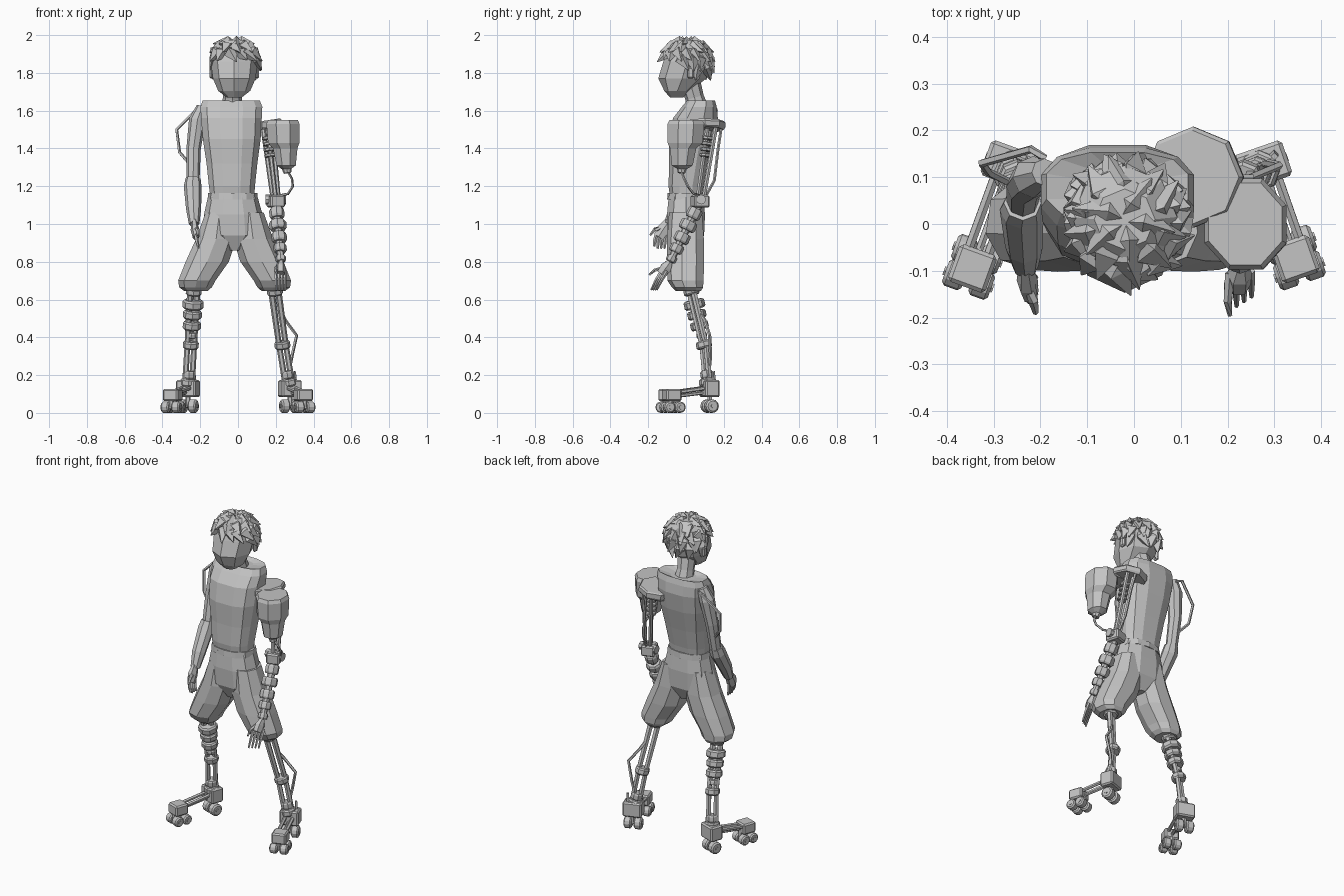
import bpy, bmesh, random
from math import cos, sin, pi, atan2, copysign
from mathutils import Vector, Matrix

if "Cube" in bpy.data.objects:
    bpy.data.objects.remove(bpy.data.objects["Cube"])
random.seed(4)

grey = bpy.data.materials.new("plain grey")
grey.use_nodes = True
grey.diffuse_color = (0.55, 0.55, 0.55, 1)
grey.node_tree.nodes["Principled BSDF"].inputs["Base Color"].default_value = (0.55, 0.55, 0.55, 1)


def finish(name, bm):
    bmesh.ops.recalc_face_normals(bm, faces=bm.faces)
    mesh = bpy.data.meshes.new(name)
    bm.to_mesh(mesh)
    bm.free()
    mesh.materials.append(grey)
    obj = bpy.data.objects.new(name, mesh)
    bpy.context.collection.objects.link(obj)
    return obj


def skin(bm, rings):
    """Bridge point rings and cap both ends."""
    loops = [[bm.verts.new(p) for p in ring] for ring in rings]
    n = len(loops[0])
    for low, high in zip(loops, loops[1:]):
        for i in range(n):
            j = (i + 1) % n
            bm.faces.new((low[i], low[j], high[j], high[i]))
    bm.faces.new(loops[0])
    bm.faces.new(loops[-1])


def loft(name, sections, n=10, power=1.0, turn=0.0):
    """Horizontal rings: (z, x, y, half width, half depth)."""
    def bend(v):
        return copysign(abs(v) ** power, v)
    bm = bmesh.new()
    angles = [2 * pi * (i + turn) / n - pi / 2 for i in range(n)]
    skin(bm, [[(x + rx * bend(cos(a)), y + ry * bend(sin(a)), z) for a in angles]
              for z, x, y, rx, ry in sections])
    return finish(name, bm)


def sweep_into(bm, path, radii, n=6, flat=1.0):
    """Rings square to a path, one radius for all or one per point."""
    pts = [Vector(p) for p in path]
    if not isinstance(radii, (list, tuple)):
        radii = [radii] * len(pts)
    rings = []
    for i, p in enumerate(pts):
        t = (pts[min(i + 1, len(pts) - 1)] - pts[max(i - 1, 0)]).normalized()
        u = t.cross(Vector((0, 1, 0)) if abs(t.y) < 0.9 else Vector((1, 0, 0))).normalized()
        v = t.cross(u)
        rings.append([p + radii[i] * (u * cos(2 * pi * k / n) * flat + v * sin(2 * pi * k / n))
                      for k in range(n)])
    skin(bm, rings)


def sweep(name, path, radii, n=6, flat=1.0):
    bm = bmesh.new()
    sweep_into(bm, path, radii, n, flat)
    return finish(name, bm)


def box(name, centre, size, angle=0.0, bevel=0.008):
    bm = bmesh.new()
    m = Matrix.Translation(centre) @ Matrix.Rotation(angle, 4, "Z") @ Matrix.Diagonal((*size, 1))
    bmesh.ops.create_cube(bm, size=1, matrix=m)
    bmesh.ops.bevel(bm, geom=bm.edges[:], offset=bevel, segments=1, affect="EDGES")
    return finish(name, bm)


def collars(name, a, b, items, n=8):
    """Short drums strung on the line a-b: (position, radius, half length)."""
    a, b = Vector(a), Vector(b)
    d = (b - a).normalized()
    for i, (t, r, h) in enumerate(items):
        p = a.lerp(b, t)
        sweep(f"{name}_{i + 1}", [p - d * h, p - d * h * 0.6, p + d * h * 0.6, p + d * h],
              [r * 0.85, r, r, r * 0.85], n)


# Torso, neck and head
loft("torso", [(1.13, -.03, 0, .118, .085), (1.2, -.032, 0, .125, .095), (1.32, -.032, .015, .138, .107),
               (1.45, -.033, .03, .157, .125), (1.56, -.035, .05, .165, .122), (1.62, -.035, .07, .168, .095),
               (1.655, -.036, .08, .155, .075), (1.64, -.036, .075, .075, .055)], 12, 0.75, 0.5)
sweep("neck", [(-.03, .07, 1.58), (-.03, .045, 1.67), (-.025, .02, 1.76)], [.062, .05, .055], 8)
loft("head", [(1.67, -.02, -.05, .04, .035), (1.705, -.02, -.045, .085, .07), (1.77, -.02, -.02, .113, .127),
              (1.86, -.02, .005, .125, .125), (1.93, -.02, .015, .112, .11), (1.975, -.02, .01, .065, .065)], 8)
for side in (-1, 1):
    box(f"ear_{'left' if side > 0 else 'right'}", (-.02 + side * .122, .025, 1.8), (.02, .035, .06))

# Hair: overlapping tufts swept back and down over the skull
bm = bmesh.new()
centre = Vector((-.02, .005, 1.85))
for row, (height, count) in enumerate([(1.2, 5), (.85, 10), (.5, 14), (.15, 15), (-.2, 11)]):
    for k in range(count):
        a = 2 * pi * (k + 0.5 * (row % 2)) / count + random.uniform(-.1, .1)
        if row >= 3 and sin(a) < (-.4 if row == 3 else 0.1):
            continue
        out = Vector((cos(a) * cos(height), sin(a) * cos(height), sin(height)))
        down = Vector((cos(a) * sin(height), sin(a) * sin(height), -cos(height)))
        spin = Vector((-sin(a), cos(a), 0)) * random.uniform(-.3, .6)
        root = centre + out * .105
        tip = root + (out * .4 + down * .8 + spin).normalized() * random.uniform(.065, .085)
        sweep_into(bm, [root - out * .01 - down * .03, root + out * .012, tip], [.022, .036, .002], 4)
for v in bm.verts:
    v.co.z = min(v.co.z, 2.0)
    v.co.x = min(max(v.co.x, -.15), .13)
finish("hair", bm)

# Shorts
loft("waistband", [(1.13, -.028, 0, .133, .1), (1.165, -.028, 0, .13, .097)], 12, 0.85)
loft("shorts_seat", [(.86, -.018, 0, .03, .06), (.94, -.02, 0, .16, .1), (1.05, -.025, 0, .155, .105),
                     (1.15, -.028, 0, .13, .095)], 10, 0.85, 0.5)
for side, word in ((-1, "right"), (1, "left")):
    loft(f"shorts_leg_{word}", [(z, -.018 + side * x, y, rx, ry) for z, x, y, rx, ry in
         [(.645, .205, .015, .062, .068), (.665, .207, .01, .088, .085), (.7, .2, 0, .1, .098),
          (.8, .145, 0, .116, .102), (.92, .098, 0, .108, .1), (1.06, .08, 0, .075, .09)]], 9, 0.9)

# Natural right arm with a loose cable loop
sweep("right_upper_arm", [(-.19, .11, 1.62), (-.215, .1, 1.55), (-.235, .08, 1.4), (-.238, .045, 1.22)],
      [.03, .045, .038, .034], 8)
sweep("right_forearm", [(-.238, .045, 1.24), (-.24, .03, 1.2), (-.235, -.05, 1.08), (-.232, -.09, 1.0)],
      [.04, .047, .04, .028], 8)
sweep("right_palm", [(-.232, -.085, 1.02), (-.228, -.12, .97), (-.222, -.145, .93)], [.024, .038, .03], 6, 0.6)
for i in range(4):
    y = -.165 + i * .018
    sweep(f"right_finger_{i + 1}", [(-.225, y + .01, .95), (-.218, y, .91), (-.21, y - .003, .87 + .012 * (i == 0))],
          [.011, .01, .006], 5)
sweep("right_thumb", [(-.225, -.12, .98), (-.215, -.165, .97), (-.21, -.19, .94)], [.014, .011, .006], 5)
sweep("right_shoulder_cable", [(-.19, .14, 1.6), (-.22, .16, 1.605), (-.325, .13, 1.5), (-.31, .11, 1.38),
                               (-.25, .08, 1.31)], .009, 5)

# Mechanical left shoulder: plate and canister
sweep("shoulder_plate", [(.13, .1, 1.5), (.128, .1, 1.512), (.126, .1, 1.538), (.125, .1, 1.545)],
      [.1, .108, .108, .1], 8)
loft("canister", [(1.29, .255, -.02, .025, .025), (1.31, .255, -.02, .055, .06), (1.4, .25, -.015, .07, .075),
                  (1.43, .242, -.005, .09, .1), (1.53, .238, 0, .095, .105), (1.55, .238, 0, .085, .095)], 8, 1, 0.5)
sweep("canister_nozzle", [(.255, -.02, 1.31), (.262, -.025, 1.27)], [.03, .02], 8)
box("canister_bracket", (.18, .07, 1.52), (.09, .07, .03))
sweep("canister_hose", [(.262, -.025, 1.28), (.285, -.01, 1.24), (.29, .01, 1.2), (.265, .04, 1.16), (.21, .07, 1.15)], .007, 5)

# Mechanical left arm
elbow = (.2, .075, 1.12)
for i, (dx, dy) in enumerate([(-.025, .02), (.025, .025), (0, -.02)]):
    sweep(f"left_arm_rod_{i + 1}", [(.155 + dx, .135 + dy, 1.52), (.2 + dx * .6, .075 + dy * .7, 1.13)], .012, 6)
collars("left_arm_spring", (.155, .12, 1.5), elbow, [(t, .032, .009) for t in (.12, .2, .28, .36)])
sweep("left_arm_hose", [(.14, .19, 1.53), (.165, .17, 1.4), (.19, .15, 1.23), (.2, .1, 1.14)], .008, 5)
box("left_elbow", elbow, (.08, .085, .065), 0.3)
sweep("left_elbow_pin", [(.145, .08, 1.13), (.255, .08, 1.13)], .026, 8)
wrist = (.228, -.085, .8)
sweep("left_forearm_core", [elbow, wrist], [.024, .018], 8)
collars("left_forearm_segment", elbow, wrist,
        [(.2, .04, .028), (.4, .046, .026), (.6, .042, .026), (.78, .036, .022), (.95, .028, .016)])
sweep("left_palm", [wrist, (.225, -.105, .77), (.225, -.13, .735)], [.018, .034, .03], 6, 0.8)
for i in range(4):
    x, y = .2 + i * .016, -.16 + i * .01
    sweep(f"left_finger_{i + 1}", [(x, y + .03, .75), (x + .002, y, .7), (x + .003, y - .025, .65)], [.01, .008, .005], 5)
sweep("left_thumb", [(.205, -.105, .77), (.2, -.165, .755), (.205, -.195, .73)], [.011, .009, .005], 5)

# Mechanical legs: rods, joint collars and a hose
for word, knee, mid, ankle in (("right", (-.232, .02, .68), (-.25, .095, .36), (-.262, .115, .15)),
                               ("left", (.19, .02, .68), (.235, .095, .36), (.27, .115, .15))):
    for i, d in enumerate((-.018, .018)):
        shift = Vector((d, d * .6, 0))
        sweep(f"{word}_shin_rod_{i + 1}", [Vector(knee) + shift, Vector(mid) + shift, Vector(ankle) + shift],
              [.018, .015, .016], 6)
    collars(f"{word}_knee_collar", knee, mid, [(.12, .042, .018), (1, .042, .02)])
    collars(f"{word}_ankle_collar", mid, ankle, [(.75, .034, .02), (.95, .045, .02)])
collars("right_shin_drum", (-.232, .02, .68), (-.25, .095, .36),
        [(.33, .056, .024), (.5, .05, .022), (.68, .048, .022), (.84, .028, .014)])
sweep("left_shin_hose", [(.22, .06, .55), (.25, .1, .49), (.31, .125, .41), (.285, .13, .3), (.265, .12, .2)], .009, 5)

# Wheeled feet: heel block, toe block, linking bars and wheels
for word, heel, toe in (("right", (-.265, .125), (-.345, -.095)), ("left", (.275, .125), (.345, -.075))):
    heel, toe = Vector((*heel, 0)), Vector((*toe, 0))
    ahead = (toe - heel).normalized()
    across = Vector((-ahead.y, ahead.x, 0))
    angle = atan2(across.y, across.x)
    up = Vector((0, 0, 1))
    box(f"{word}_heel_block", heel + up * .128, (.11, .08, .09), angle)
    box(f"{word}_toe_block", toe + up * .095, (.085, .085, .065), angle)
    sweep(f"{word}_heel_fin", [heel + up * .1 - ahead * .02 + across * .03, heel + up * .22 - ahead * .01 + across * .03],
          [.014, .008], 4)
    for d in (-.022, .022):
        sweep(f"{word}_link_bar", [heel + across * d + up * .135, toe + across * d + up * .105], .011, 6)
    sweep(f"{word}_link_bar_low", [heel + up * .11, toe + up * .085], .009, 6)
    for axle, radius in ((heel, .036), (toe + ahead * .025, .03), (toe - ahead * .032, .03)):
        for d in (-.03, .03):
            hub = axle + across * d + up * radius
            sweep(f"{word}_wheel", [hub + across * w for w in (-.022, -.015, .015, .022)],
                  [radius * .75, radius, radius, radius * .75], 12)
        sweep(f"{word}_axle", [axle + up * radius - across * .056, axle + up * radius + across * .056], .011, 6)
        sweep(f"{word}_wheel_strut", [axle + up * radius, axle + up * .1], .014, 6)
